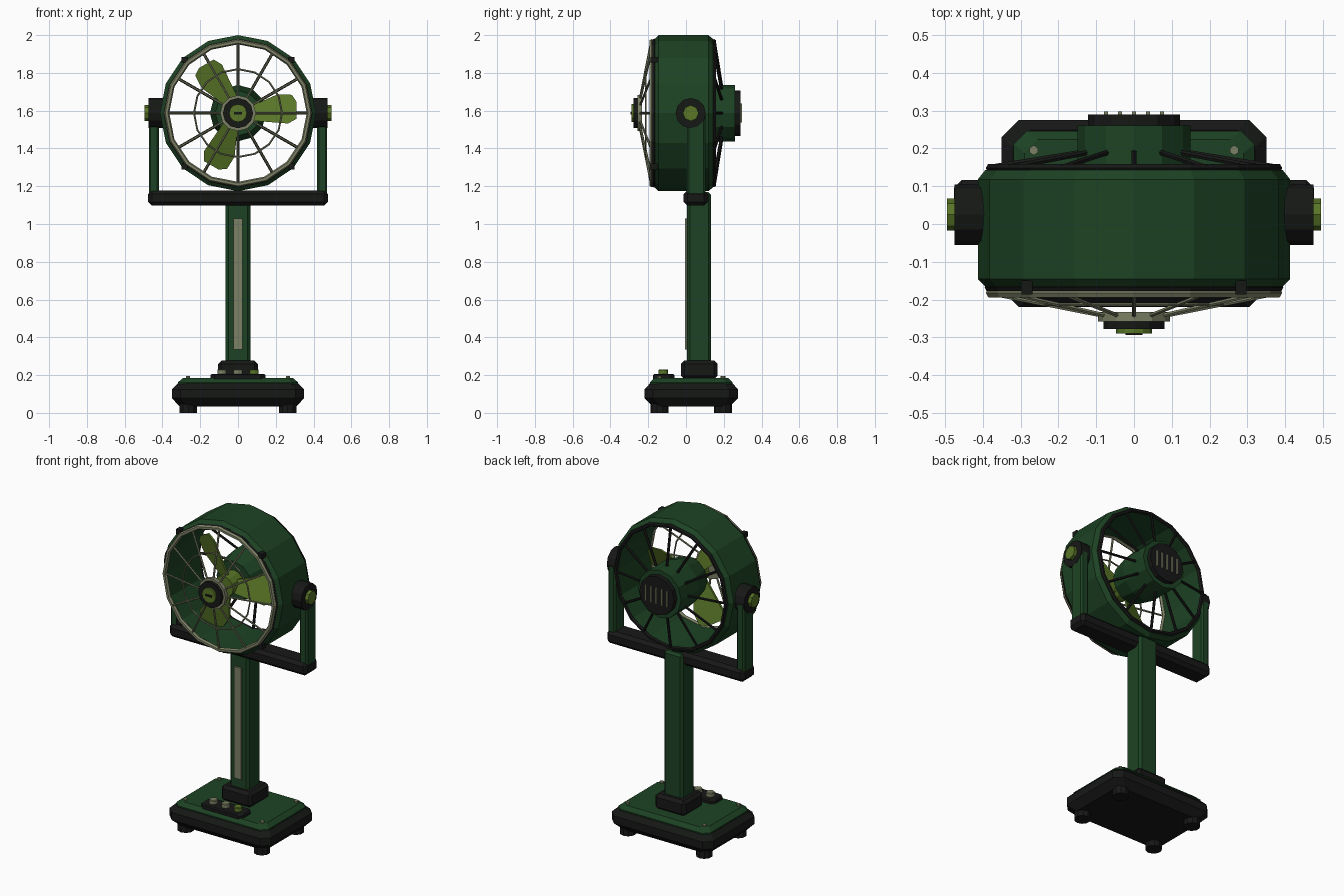
import bpy, bmesh, math
from mathutils import Vector, Matrix

if "Cube" in bpy.data.objects:
    bpy.data.objects.remove(bpy.data.objects["Cube"])

def mat(name, c):
    m = bpy.data.materials.new(name)
    m.diffuse_color = (*c, 1)
    m.use_nodes = True
    m.node_tree.nodes["Principled BSDF"].inputs["Base Color"].default_value = m.diffuse_color
    return m

GREEN = mat("dark_green", (0.012, 0.055, 0.017))
BLACK = mat("black", (0.008, 0.009, 0.008))
OLIVE = mat("olive", (0.10, 0.18, 0.02))
BEIGE = mat("beige", (0.20, 0.22, 0.13))
CZ = 1.587  # height of the fan axis

def finish(name, bm, material, bevel=0):
    bmesh.ops.recalc_face_normals(bm, faces=bm.faces)
    me = bpy.data.meshes.new(name)
    bm.to_mesh(me)
    bm.free()
    me.materials.append(material)
    ob = bpy.data.objects.new(name, me)
    bpy.context.collection.objects.link(ob)
    if bevel:
        b = ob.modifiers.new("bevel", "BEVEL")
        b.width, b.segments = bevel, 1
    return ob

def box(name, lo, hi, material, bevel=0):
    bm = bmesh.new()
    lo, hi = Vector(lo), Vector(hi)
    bmesh.ops.create_cube(bm, size=1, matrix=Matrix.Translation((lo + hi) / 2) @ Matrix.Diagonal((*(hi - lo), 1)))
    return finish(name, bm, material, bevel)

def rod(name, p, q, r, material, sides=6, bevel=0, r2=None):
    p, q = Vector(p), Vector(q)
    d = q - p
    rot = d.to_track_quat('Z', 'Y').to_matrix().to_4x4()
    bm = bmesh.new()
    bmesh.ops.create_cone(bm, cap_ends=True, segments=sides, radius1=r, radius2=r if r2 is None else r2,
                          depth=d.length, matrix=Matrix.Translation((p + q) / 2) @ rot)
    return finish(name, bm, material, bevel)

def ring(name, profile, material, sides=16):
    """Revolve a closed (radius, y) profile around the fan axis."""
    bm = bmesh.new()
    loops = []
    for i in range(sides):
        a = math.tau * i / sides
        loops.append([bm.verts.new((r * math.cos(a), y, CZ + r * math.sin(a))) for r, y in profile])
    n = len(profile)
    for i in range(sides):
        A, B = loops[i], loops[(i + 1) % sides]
        for j in range(n):
            k = (j + 1) % n
            bm.faces.new((A[j], A[k], B[k], B[j]))
    return finish(name, bm, material)

def wire_ring(name, R, y, r, material, n=6, sides=16):
    prof = [(R + r * math.cos(math.tau * i / n), y + r * math.sin(math.tau * i / n)) for i in range(n)]
    return ring(name, prof, material, sides)

def slab(name, layers, cy, cut, material):
    """Stack of corner-cut rectangles (half x, half y, z)."""
    bm = bmesh.new()
    rows = []
    for hx, hy, z in layers:
        pts = [(hx, -hy + cut), (hx, hy - cut), (hx - cut, hy), (-hx + cut, hy),
               (-hx, hy - cut), (-hx, -hy + cut), (-hx + cut, -hy), (hx - cut, -hy)]
        rows.append([bm.verts.new((x, y + cy, z)) for x, y in pts])
    for A, B in zip(rows, rows[1:]):
        for j in range(8):
            k = (j + 1) % 8
            bm.faces.new((A[j], A[k], B[k], B[j]))
    bm.faces.new(rows[0])
    bm.faces.new(rows[-1])
    return finish(name, bm, material)

def polar(r, a, y):
    return (r * math.cos(a), y, CZ + r * math.sin(a))

# Base with feet, screws and control panel
slab("base_body", [(.31, .205, .035), (.35, .247, .078), (.35, .247, .125), (.32, .22, .155)], .028, .045, BLACK)
slab("base_top_plate", [(.318, .218, .153), (.318, .218, .162), (.29, .195, .185)], .028, .035, GREEN)
for sx in (-1, 1):
    for y in (-.14, .195):
        rod("foot", (sx * .263, y, 0), (sx * .263, y, .06), .048, BLACK, 10)
        rod("base_screw", (sx * .265, y, .16), (sx * .265, y, .194), .013, BEIGE, 6)
slab("control_panel", [(.145, .056, .18), (.145, .056, .2), (.138, .049, .206)], -.118, .022, BLACK)
for x, m in ((-.085, BEIGE), (0, BEIGE), (.085, OLIVE)):
    rod("control_knob", (x, -.12, .2), (x, -.12, .231), .026, m, 8, .004)

# Column
box("column_collar", (-.105, -.027, .18), (.105, .167, .277), BLACK, .018)
box("column", (-.065, .006, .2), (.065, .132, 1.17), GREEN, .014)
box("column_strip", (-.024, -.006, .335), (.024, .02, 1.03), BEIGE)

# Yoke and pivots
box("yoke_crossbar", (-.476, -.012, 1.097), (.476, .116, 1.178), BLACK, .02)
for s in (-1, 1):
    xs = sorted((s * .418, s * .472))
    box("yoke_arm", (xs[0], .005, 1.12), (xs[1], .102, 1.6), GREEN, .01)
    rod("pivot_disc", (s * .395, .025, CZ), (s * .474, .025, CZ), .08, BLACK, 12)
    rod("pivot_cap", (s * .46, .025, CZ), (s * .495, .025, CZ), .042, OLIVE, 8)

# Fan housing with front and rear rims
ring("fan_housing", [(.39, -.168), (.413, -.145), (.413, .118), (.393, .143), (.372, .143), (.372, -.168)], GREEN)
wire_ring("front_rim", .378, -.182, .014, BEIGE)
wire_ring("front_rim_seat", .385, -.168, .01, BLACK)
wire_ring("rear_rim", .38, .148, .012, BLACK)
for i in range(4):
    x, _, z = polar(.4, math.radians(45 + 90 * i), 0)
    box("rim_clip", (x - .015, -.187, z - .015), (x + .015, -.15, z + .015), BLACK)

# Front and rear grilles
for i in range(12):
    a = math.tau * i / 12
    rod("front_spoke", polar(.08, a, -.243), polar(.378, a, -.184), .006, BEIGE)
    rod("rear_spoke", polar(.135, a, .19), polar(.38, a, .15), .008, BLACK)
wire_ring("front_grille_ring", .233, -.213, .005, BEIGE)
for name, r, y0, y1, m in (("hub_plate", .095, -.232, -.258, BEIGE), ("hub_disc", .08, -.25, -.277, BLACK),
                           ("hub_cap", .047, -.27, -.289, OLIVE)):
    rod(name, (0, y0, CZ), (0, y1, CZ), r, m, 12)
box("hub_slot", (-.022, -.294, CZ - .006), (.022, -.28, CZ + .006), BLACK)

# Motor with vented back cap
rod("motor_body", (0, .08, CZ), (0, .26, CZ), .149, GREEN, 12)
rod("motor_nose", (0, .08, CZ), (0, -.04, CZ), .149, GREEN, 12, r2=.12)
rod("motor_back_cap", (0, .25, CZ), (0, .289, CZ), .121, BLACK, 12)
for i in range(-2, 3):
    x = i * .037
    box("motor_vent", (x - .005, .28, CZ - .05), (x + .005, .297, CZ + .05), BEIGE)

# Propeller: hub and three pitched blades
rod("propeller_hub", (0, -.02, CZ), (0, -.14, CZ), .065, OLIVE, 12)
outline = [(.05, .035), (.12, .06), (.21, .10), (.285, .097), (.31, .06), (.31, -.03), (.265, -.055), (.05, -.038)]
for i in range(3):
    bm = bmesh.new()
    vs = [bm.verts.new((x, -.1 + .4 * z, z)) for x, z in outline]
    f = bm.faces.new(vs)
    ext = bmesh.ops.extrude_face_region(bm, geom=[f])["geom"]
    bmesh.ops.translate(bm, verts=[v for v in ext if isinstance(v, bmesh.types.BMVert)], vec=(0, .014, 0))
    if f.is_valid and len(f.verts[0].link_faces) < 3:
        bm.faces.new(vs)
    turn = Matrix.Translation((0, 0, CZ)) @ Matrix.Rotation(-math.tau * i / 3, 4, 'Y')
    bmesh.ops.transform(bm, matrix=turn, verts=bm.verts)
    finish("fan_blade", bm, OLIVE)
